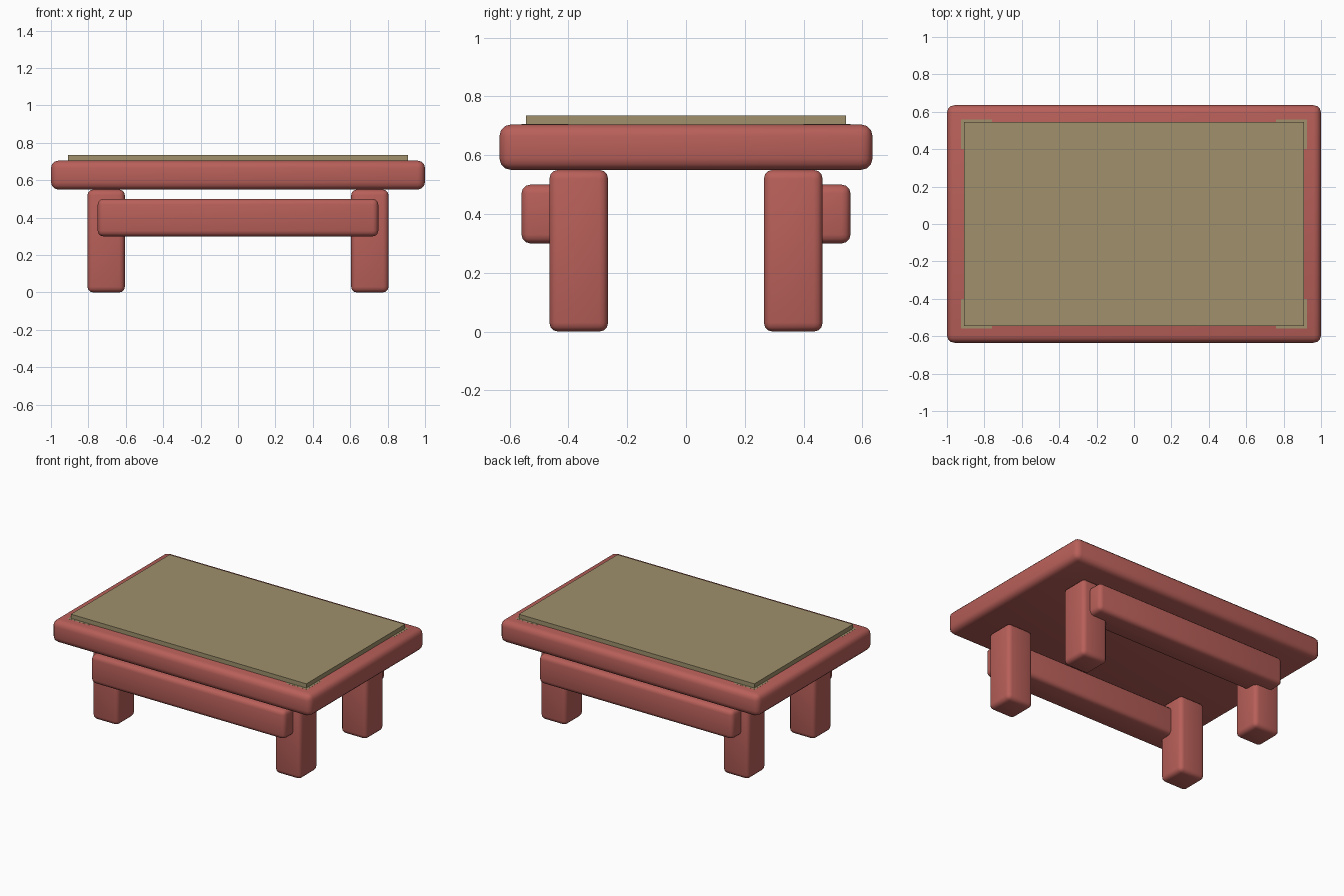
import bpy

cube = bpy.data.objects.get("Cube")
if cube:
    bpy.data.objects.remove(cube, do_unlink=True)


def make_material(name, rgb):
    mat = bpy.data.materials.new(name)
    mat.use_nodes = True
    colour = (*rgb, 1)
    mat.diffuse_color = colour
    mat.node_tree.nodes["Principled BSDF"].inputs["Base Color"].default_value = colour
    return mat


red = make_material("red wood", (0.48, 0.115, 0.1))
khaki = make_material("khaki mat", (0.35, 0.28, 0.15))


def box(name, low, high, mat, bevel=0):
    """Box between two corners, with optional rounded edges."""
    centre = [(a + b) / 2 for a, b in zip(low, high)]
    bpy.ops.mesh.primitive_cube_add(size=1, location=centre)
    obj = bpy.context.object
    obj.name = name
    obj.scale = [b - a for a, b in zip(low, high)]
    bpy.ops.object.transform_apply(location=False, rotation=False, scale=True)
    obj.data.materials.append(mat)
    if bevel:
        mod = obj.modifiers.new("rounded edges", "BEVEL")
        mod.width = bevel
        mod.segments = 3
        bpy.ops.object.modifier_apply(modifier=mod.name)
        bpy.ops.object.shade_smooth_by_angle()
    return obj


# Table top and the mat lying on it
box("table_top", (-1, -0.635, 0.55), (1, 0.635, 0.705), red, 0.04)
box("mat", (-0.91, -0.545, 0.7), (0.91, 0.545, 0.735), khaki)

for y_name, sy in (("front", -1), ("back", 1)):
    # Long rail across the outside of the legs
    ys = sorted((sy * 0.36, sy * 0.56))
    box(y_name + "_rail", (-0.75, ys[0], 0.3), (0.75, ys[1], 0.5), red, 0.03)
    for x_name, sx in (("right", -1), ("left", 1)):
        tag = y_name + "_" + x_name
        # Leg
        xs = sorted((sx * 0.605, sx * 0.805))
        ys = sorted((sy * 0.265, sy * 0.465))
        box(tag + "_leg", (xs[0], ys[0], 0), (xs[1], ys[1], 0.55), red, 0.03)
        # Thin corner plate showing just beyond the mat
        xs = sorted((sx * 0.76, sx * 0.925))
        ys = sorted((sy * 0.4, sy * 0.56))
        box(tag + "_corner_plate", (xs[0], ys[0], 0.702), (xs[1], ys[1], 0.7055), khaki)
